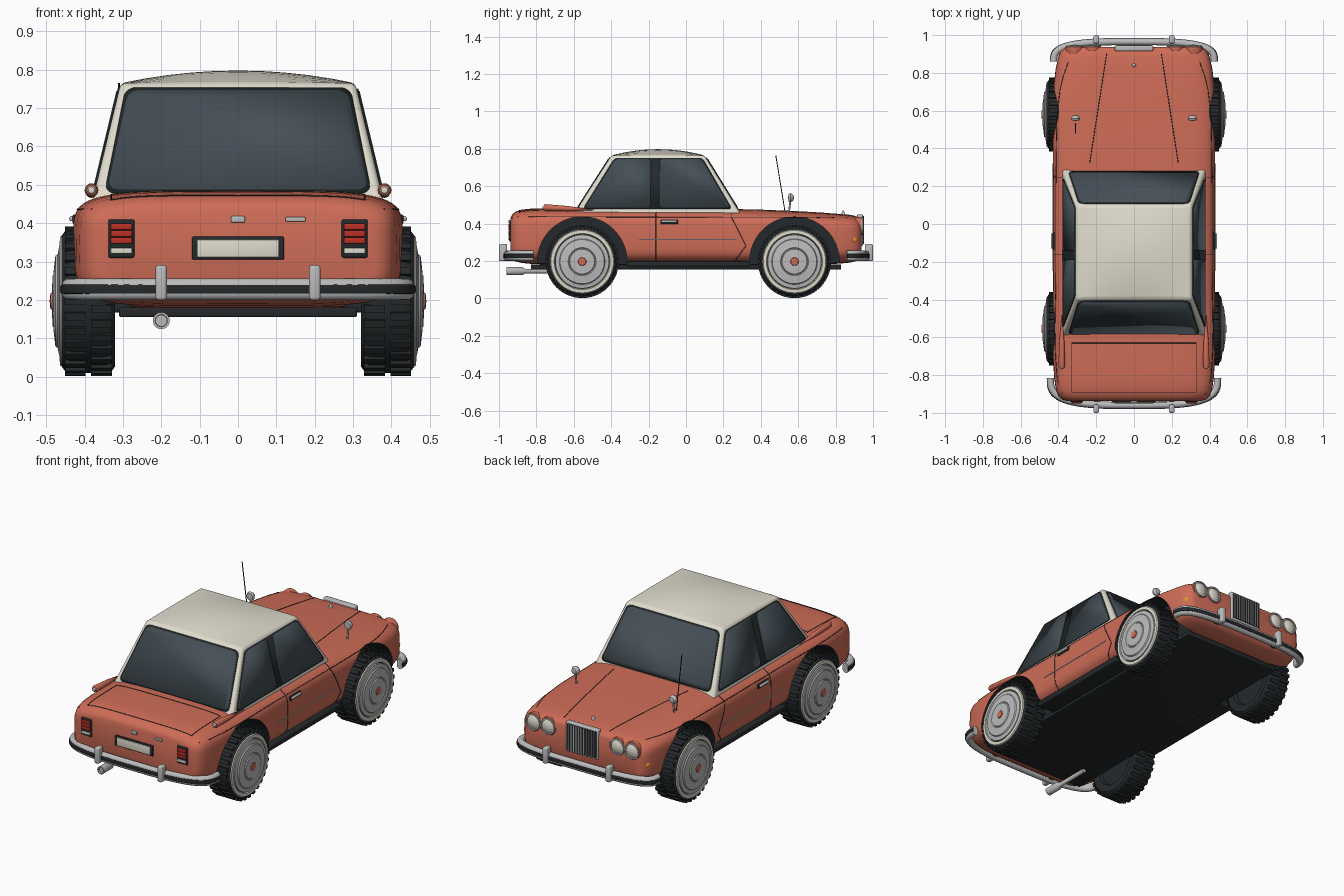
import bpy, bmesh, math
from mathutils import Matrix, Vector

if "Cube" in bpy.data.objects:
    bpy.data.objects.remove(bpy.data.objects["Cube"])

def material(name, c):
    m = bpy.data.materials.new(name)
    m.diffuse_color = (*c, 1)
    m.use_nodes = True
    m.node_tree.nodes["Principled BSDF"].inputs["Base Color"].default_value = m.diffuse_color
    return m

RED = material("coral_paint", (.62, .15, .095))
CREAM = material("cream", (.74, .71, .61))
DARK = material("black_rubber", (.018, .022, .024))
GLASS = material("smoked_glass", (.06, .08, .095))
CHROME = material("chrome", (.5, .5, .5))
LAMP = material("red_lamp", (.5, .03, .02))
AMBER = material("amber_lamp", (.8, .3, .03))

def add(name, bm, mat, loc=(0, 0, 0), rot=(0, 0, 0)):
    bmesh.ops.recalc_face_normals(bm, faces=bm.faces[:])
    me = bpy.data.meshes.new(name)
    bm.to_mesh(me)
    bm.free()
    ob = bpy.data.objects.new(name, me)
    ob.location, ob.rotation_euler = loc, rot
    me.materials.append(mat)
    bpy.context.collection.objects.link(ob)
    return ob

def box(name, loc, size, mat, bevel=0.0):
    bm = bmesh.new()
    bmesh.ops.create_cube(bm, size=1, matrix=Matrix.Diagonal((*size, 1)))
    if bevel:
        bmesh.ops.bevel(bm, geom=bm.edges[:], offset=bevel, segments=3, profile=.5, affect='EDGES')
    return add(name, bm, mat, loc)

def bridge(bm, rings):
    for a, b in zip(rings, rings[1:]):
        for i in range(len(a)):
            j = (i + 1) % len(a)
            bm.faces.new((a[i], a[j], b[j], b[i]))

def lathe(name, prof, mat, loc, rot=(0, 0, 0), n=48):
    bm = bmesh.new()
    bridge(bm, [[bm.verts.new((max(r, 1e-6) * math.cos(k * math.tau / n),
                               max(r, 1e-6) * math.sin(k * math.tau / n), h))
                 for k in range(n)] for r, h in prof])
    bmesh.ops.remove_doubles(bm, verts=bm.verts[:], dist=1e-5)
    return add(name, bm, mat, loc, rot)

def line(name, pts, r, mat, height=0.0):
    cu = bpy.data.curves.new(name, 'CURVE')
    cu.dimensions = '3D'
    cu.bevel_depth, cu.extrude, cu.bevel_resolution = r, height, 3
    cu.use_fill_caps = True
    sp = cu.splines.new('POLY')
    sp.points.add(len(pts) - 1)
    for p, q in zip(sp.points, pts):
        p.co = (*q, 1)
    cu.materials.append(mat)
    ob = bpy.data.objects.new(name, cu)
    bpy.context.collection.objects.link(ob)
    return ob

def panel(name, corners, mat, thick, radius):
    bm = bmesh.new()
    bm.faces.new([bm.verts.new(c) for c in corners])
    bmesh.ops.bevel(bm, geom=bm.verts[:], offset=radius, segments=5, profile=.5, affect='VERTICES')
    ob = add(name, bm, mat)
    m = ob.modifiers.new("thickness", 'SOLIDIFY')
    m.thickness, m.offset = thick, 0

# Body shell: superellipse sections (y, half width, bottom, top)
ST = [(-.937, .355, .225, .432), (-.93, .38, .21, .448), (-.912, .40, .198, .464), (-.88, .413, .19, .475),
      (-.82, .422, .184, .481), (-.7, .43, .18, .483), (-.555, .433, .178, .484), (-.3, .428, .178, .482),
      (.2, .428, .178, .48), (.4, .43, .178, .474), (.58, .433, .18, .466), (.72, .427, .182, .458),
      (.82, .415, .186, .45), (.88, .402, .192, .445), (.912, .388, .2, .438), (.93, .37, .21, .428),
      (.937, .35, .22, .415)]
N = 5

def section(y):
    for a, b in zip(ST, ST[1:]):
        if y <= b[0]:
            t = (y - a[0]) / (b[0] - a[0])
            return [p + (q - p) * t for p, q in zip(a, b)][1:]
    return ST[-1][1:]

def side_x(y, z):
    w, b, t = section(y)
    return w * max(0, 1 - abs((2 * z - b - t) / (t - b)) ** N) ** (1 / N)

def top_z(x, y):
    w, b, t = section(y)
    return (b + t) / 2 + (t - b) / 2 * max(0, 1 - abs(x / w) ** N) ** (1 / N)

bm = bmesh.new()
rings = []
for y, w, b, t in ST:
    ring = []
    for k in range(64):
        c, s = math.cos(k * math.tau / 64), math.sin(k * math.tau / 64)
        ring.append(bm.verts.new((w * math.copysign(abs(c) ** (2 / N), c), y,
                                  (b + t) / 2 + (t - b) / 2 * math.copysign(abs(s) ** (2 / N), s))))
    rings.append(ring)
bridge(bm, rings)
bm.faces.new(rings[0])
bm.faces.new(rings[-1])
body = add("body_shell", bm, RED)
body.data.materials.append(DARK)

# Wheel arches cut out with a dark lining
AXLES = (-.555, .58)
for y in AXLES:
    for s in (-1, 1):
        bm = bmesh.new()
        bmesh.ops.create_cone(bm, cap_ends=True, segments=64, radius1=.24, radius2=.24, depth=.34)
        cut = add("arch_cutter", bm, RED, (s * .45, y, .197), (0, math.pi / 2, 0))
        cut.data.materials.append(DARK)
        for f in cut.data.polygons:
            f.material_index = 1
        cut.hide_render = True
        m = body.modifiers.new("arch", 'BOOLEAN')
        m.operation, m.solver, m.object = 'DIFFERENCE', 'EXACT', cut
        bpy.context.view_layer.objects.active = body
        bpy.ops.object.modifier_apply(modifier=m.name)
        bpy.data.objects.remove(cut)

# Floor and sills
box("floor_pan", (0, 0, .168), (.62, 1.66, .026), DARK, .005)
box("sill_plate", (0, .012, .183), (.83, .66, .032), DARK, .008)

# Cabin with domed roof
def cx(z): return .378 - .24 * (z - .465)
def yf(z): return .285 - .62 * (z - .465)
def yr(z): return -.59 + .64 * (z - .465)

bm = bmesh.new()
G, zb, zt = 10, .45, .765
def dome(i, j):
    u, v = 2 * i / G - 1, 2 * j / G - 1
    return (u * cx(zt), yr(zt) + (yf(zt) - yr(zt)) * j / G, zt + .033 * (1 - u * u) * (1 - v * v))
g = [[bm.verts.new(dome(i, j)) for j in range(G + 1)] for i in range(G + 1)]
for i in range(G):
    for j in range(G):
        bm.faces.new((g[i][j], g[i + 1][j], g[i + 1][j + 1], g[i][j + 1]))
base = [bm.verts.new(p) for p in ((-cx(zb), yr(zb), zb), (cx(zb), yr(zb), zb), (cx(zb), yf(zb), zb), (-cx(zb), yf(zb), zb))]
bm.faces.new(base)
edges = ([r[0] for r in g], g[-1], [r[-1] for r in g[::-1]], g[0][::-1])
for k, e in enumerate(edges):
    bm.faces.new([base[(k + 1) % 4], base[k]] + list(e))
cabin = add("cabin", bm, CREAM)
m = cabin.modifiers.new("soft_edges", 'BEVEL')
m.width, m.segments, m.limit_method, m.angle_limit = .014, 3, 'ANGLE', math.radians(35)

# Windows and rubber seals
for nm, fy in (("windscreen", yf), ("rear_window", yr)):
    for part, mat, th, e in (("_seal", DARK, .008, .008), ("_glass", GLASS, .012, 0)):
        lo, hi = .486 - e, .744 + e
        panel(nm + part, [(-.34 - e, fy(lo), lo), (.34 + e, fy(lo), lo), (.285 + e, fy(hi), hi),
                          (-.285 - e, fy(hi), hi)], mat, th, .028)
SIDES = (("side_seal", DARK, .008, ((-.552, .477), (.247, .477), (.088, .75), (-.382, .75))),
         ("rear_side_window", GLASS, .012, ((-.54, .484), (-.19, .484), (-.187, .744), (-.375, .744))),
         ("door_window", GLASS, .012, ((-.14, .484), (.235, .484), (.082, .744), (-.14, .744))))
for s in (-1, 1):
    for nm, mat, th, q in SIDES:
        panel(nm, [(s * cx(z), y, z) for y, z in q], mat, th, .02)

# Wheels
for y in AXLES:
    for s in (-1, 1):
        at = ((s * .39, y, .197), (0, s * math.pi / 2, 0))
        lathe("tyre", [(0, -.045), (.12, -.045), (.13, -.066), (.17, -.07), (.181, -.062), (.187, -.045), (.187, .045),
                       (.181, .062), (.17, .07), (.14, .066), (.135, .04), (0, .04)], DARK, *at, 64)
        lathe("whitewall", [(.173, .066), (.167, .074), (.15, .075), (.144, .064)], CREAM, *at, 64)
        lathe("hubcap", [(.145, .06), (.143, .076), (.122, .08), (.118, .086), (.075, .091), (.07, .088),
                         (.066, .093), (.03, .095), (0, .095)], CHROME, *at, 64)
        lathe("hub_centre", [(.024, .092), (.02, .099), (0, .101)], RED, *at, 24)
        bm = bmesh.new()
        for k in range(60):
            a, h = k * math.tau / 60, (-.034, .034)[k % 2]
            bmesh.ops.create_cube(bm, size=1, matrix=Matrix.Rotation(a, 4, 'Z') @ Matrix.Translation((.188, 0, h))
                                  @ Matrix.Diagonal((.014, .02, .054, 1)))
        add("tread_blocks", bm, DARK, *at)

# Bumpers with rubber strips and overriders
def bumper_path(A, B, y0, d, z=.228):
    pts = []
    for k in range(33):
        c, s = math.cos(math.pi * k / 32), math.sin(math.pi * k / 32)
        pts.append((A * math.copysign(abs(c) ** (2 / 3.2), c), d * (y0 + B * abs(s) ** (2 / 3.2)), z))
    return pts
for nm, d, A, B, y0 in (("rear", -1, .442, .145, .815), ("front", 1, .425, .105, .86)):
    line(nm + "_bumper", bumper_path(A, B, y0, d), .018, CHROME, .01)
    line(nm + "_bumper_strip", bumper_path(A + .016, B + .016, y0, d), .004, DARK, .008)
    for s in (-1, 1):
        box(nm + "_overrider", (s * .2, d * .978, .245), (.03, .044, .092), CHROME, .009)
        box(nm + "_bumper_bracket", (s * .2, d * .94, .228), (.03, .06, .03), DARK)

# Tail lamps, plate, boot trim
for s in (-1, 1):
    box("tail_lamp_housing", (s * .304, -.935, .36), (.068, .016, .1), DARK, .005)
    for z in (.352, .37, .388):
        box("tail_lamp_lens", (s * .304, -.942, z + .003), (.056, .016, .0165), LAMP, .003)
    box("reverse_lamp", (s * .304, -.942, .328), (.056, .016, .015), CREAM, .003)
    lathe("tail_fin", [(0, -.01), (.014, -.01), (.018, 0), (.014, .12), (0, .27)], RED,
          (s * .382, -.75, .486), (-math.pi / 2 - .05, 0, 0), 20)
    lathe("fin_lamp", [(.012, 0), (.008, .006), (0, .008)], CREAM, (s * .382, -.759, .486), (math.pi / 2, 0, 0), 16)
box("plate_frame", (0, -.938, .335), (.24, .014, .06), DARK, .004)
box("blank_plate", (0, -.943, .334), (.212, .012, .046), CREAM, .002)
box("boot_handle", (0, -.94, .41), (.036, .016, .017), CHROME, .004)
box("boot_trim", (.15, -.938, .41), (.052, .012, .012), CHROME, .003)
lathe("exhaust", [(0, .01), (.015, .01), (.016, 0), (.022, 0), (.022, .085), (.012, .1), (.012, .3), (0, .3)],
      CHROME, (-.2, -.96, .146), (-math.pi / 2, 0, 0), 24)

# Grille
box("grille_frame", (0, .93, .365), (.204, .03, .17), CHROME, .006)
box("grille_back", (0, .937, .365), (.184, .022, .15), DARK)
for k in range(11):
    box("grille_slat", (-.08 + .016 * k, .946, .365), (.004, .012, .15), CHROME)

# Twin headlamps, indicators, wing mirrors
FWD = (-math.pi / 2, 0, 0)
for s in (-1, 1):
    for x in (.22, .314):
        at = ((s * x, .925, .386), FWD)
        lathe("headlamp_pod", [(.02, -.09), (.042, -.04), (.05, -.005), (.05, .012), (.044, .016)], RED, *at, 32)
        lathe("headlamp_ring", [(.047, .01), (.045, .02), (.038, .02), (.036, .012)], CHROME, *at, 32)
        lathe("headlamp_lens", [(.04, .012), (.026, .021), (0, .025)], CREAM, *at, 32)
    lathe("indicator", [(.018, -.02), (.016, .008), (.008, .014), (0, .015)], AMBER,
          (s * .382, .9, .312), (-math.pi / 2, 0, -s * .9), 20)
    line("mirror_stalk", [(s * .31, .55, .46), (s * .31, .56, .535)], .005, CHROME)
    lathe("wing_mirror", [(0, -.012), (.02, -.01), (.025, 0), (.015, .016), (0, .02)], CHROME,
          (s * .31, .558, .538), FWD, 24)
line("aerial", [(-.31, .53, .46), (-.31, .48, .765)], .0025, DARK)
lathe("bonnet_ornament", [(.012, -.01), (.008, .012), (0, .025)], CHROME, (0, .84, .447), (0, 0, 0), 16)

# Panel seams, trim strips and door handles
def side_line(name, s, pts, mat, r=.002, n=24):
    out = []
    for (y0, z0), (y1, z1) in zip(pts, pts[1:]):
        for k in range(n + 1):
            y, z = y0 + (y1 - y0) * k / n, z0 + (z1 - z0) * k / n
            out.append((s * side_x(y, z), y, z))
    line(name, out, r, mat)
for s in (-1, 1):
    side_line("waist_crease", s, [(-.9, .437), (.86, .432)], DARK)
    side_line("door_rear_seam", s, [(-.16, .205), (-.16, .47)], DARK)
    side_line("door_front_seam", s, [(.245, .47), (.245, .43), (.32, .28), (.265, .205)], DARK)
    side_line("chrome_strip", s, [(-.25, .315), (.27, .315)], CHROME, .003)
    box("handle_recess", (s * .425, -.09, .41), (.012, .095, .025), DARK, .004)
    box("door_handle", (s * .433, -.09, .412), (.014, .082, .013), CHROME, .005)
    line("bonnet_seam", [(s * x, y, top_z(x, y)) for x, y in
                         [(.145 + .09 * k / 20, .9 - .58 * k / 20) for k in range(21)]], .002, DARK)
    line("boot_side_seam", [(s * .33, -.63 - .013 * k, top_z(.33, -.63 - .013 * k)) for k in range(21)], .002, DARK)
for y in (-.63, -.89):
    line("boot_cross_seam", [(.033 * k, y, top_z(.033 * k, y)) for k in range(-10, 11)], .002, DARK)

# Smooth shading with sharp edges kept
for ob in bpy.context.scene.objects:
    ob.select_set(ob.type == 'MESH')
bpy.context.view_layer.objects.active = body
bpy.ops.object.shade_smooth_by_angle(angle=math.radians(35))
